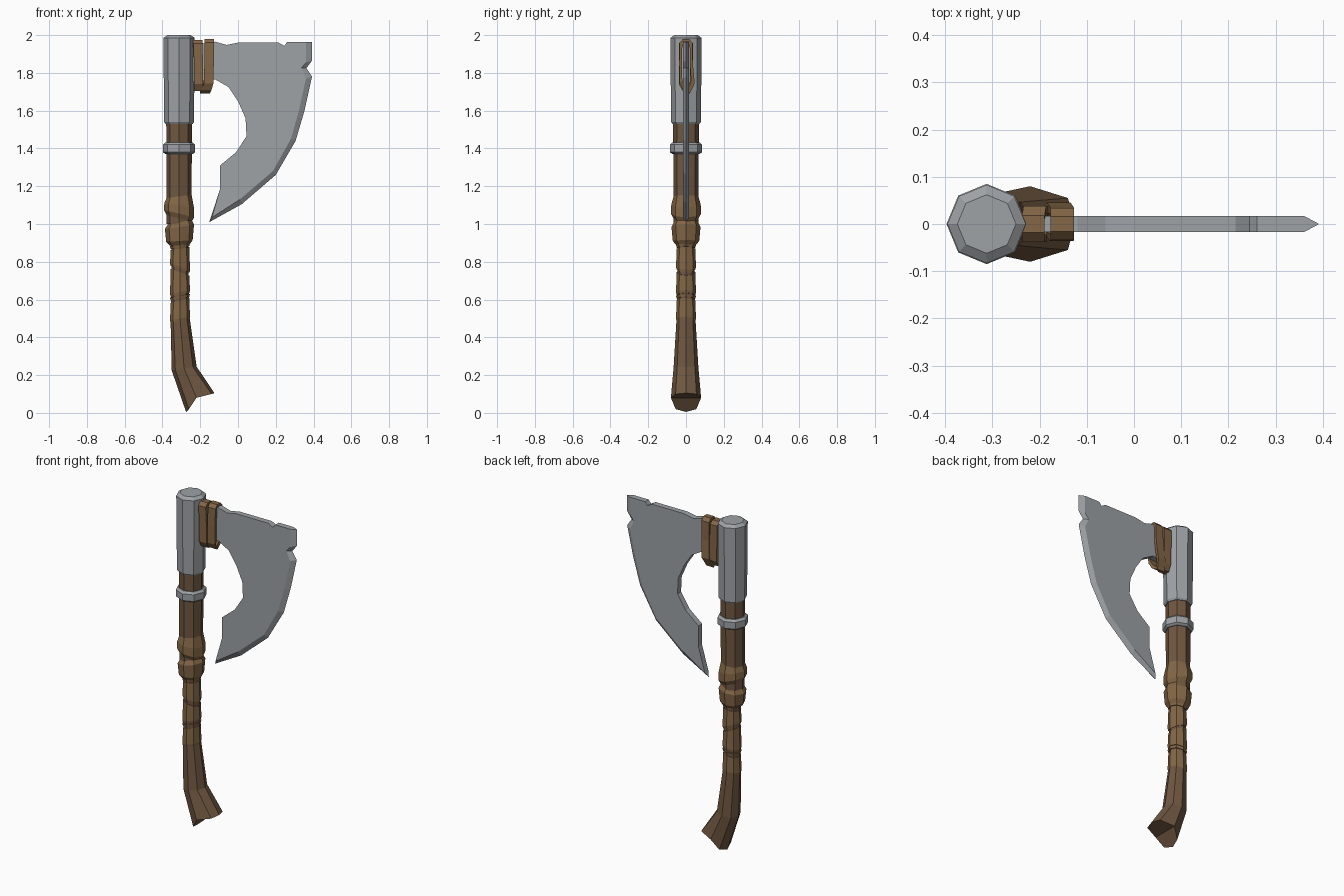
import bpy, bmesh
from math import cos, sin, pi

if "Cube" in bpy.data.objects:
    bpy.data.objects.remove(bpy.data.objects["Cube"])

AX = -0.312  # shaft axis


def material(name, rgb):
    m = bpy.data.materials.new(name)
    m.diffuse_color = (*rgb, 1)
    m.use_nodes = True
    m.node_tree.nodes["Principled BSDF"].inputs["Base Color"].default_value = m.diffuse_color
    return m


WOOD = material("wood", (0.16, 0.095, 0.052))
LEATHER = material("leather", (0.23, 0.135, 0.062))
METAL = material("steel", (0.34, 0.36, 0.38))


def finish(bm, name, mat):
    bmesh.ops.recalc_face_normals(bm, faces=bm.faces)
    me = bpy.data.meshes.new(name)
    bm.to_mesh(me)
    bm.free()
    me.materials.append(mat)
    ob = bpy.data.objects.new(name, me)
    bpy.context.collection.objects.link(ob)
    return ob


def bridge(bm, a, b):
    n = len(a)
    for i in range(n):
        bm.faces.new((a[i], a[(i + 1) % n], b[(i + 1) % n], b[i]))


def octagon(cx, z, rx, ry, tilt=0.0):
    return [(cx + rx * cos(i * pi / 4), ry * sin(i * pi / 4), z + tilt * cos(i * pi / 4))
            for i in range(8)]


def loft(name, rings, mat, cap_start=True):
    bm = bmesh.new()
    vs = [[bm.verts.new(p) for p in r] for r in rings]
    for a, b in zip(vs, vs[1:]):
        bridge(bm, a, b)
    bm.faces.new(vs[-1])
    if cap_start:
        bm.faces.new(vs[0])
    else:  # folded cap, creased across vertices 2 and 6
        f = vs[0]
        bm.faces.new((f[6], f[7], f[0], f[1], f[2]))
        bm.faces.new((f[2], f[3], f[4], f[5], f[6]))
    return finish(bm, name, mat)


def turned(name, profile, mat, cx=AX):
    """Profile rows: z, radius, tilt."""
    return loft(name, [octagon(cx, z, r, r, t) for z, r, t in profile], mat)


# Metal socket and collar
turned("head_socket", [(1.53, .072, 0), (1.54, .079, 0), (1.985, .083, 0), (2.0, .062, 0)], METAL)
turned("collar", [(1.37, .072, 0), (1.38, .085, 0), (1.42, .085, 0), (1.432, .072, 0)], METAL)

# Wooden shaft
turned("upper_shaft", [(1.0, .066, 0), (1.56, .068, 0)], WOOD)
turned("grip_core", [(.46, .047, 0), (1.05, .045, 0)], WOOD, -.307)

# Flared, bent handle end with a folded underside
half = [(-.125, 0, .105), (-.14, .055, .1), (-.22, .08, .08), (-.26, .055, .02), (-.275, 0, .005)]
foot = half + [(x, -y, z) for x, y, z in half[3:0:-1]]
loft("handle_end", [foot, octagon(-.285, .235, .066, .066, .01),
                    octagon(-.307, .50, .05, .05, .01)], WOOD, cap_start=False)

# Two thick leather wraps
turned("upper_wrap", [(1.0, .05, -.015), (1.055, .08, -.02), (1.1, .078, -.01), (1.155, .064, .012)], LEATHER)
turned("lower_wrap", [(.885, .05, 0), (.91, .07, .005), (.985, .077, .012), (1.035, .05, .018)], LEATHER, -.31)

# Thin overlapping grip wraps
for i, (z0, t0, z1, t1) in enumerate([(.76, -.018, .87, .008), (.625, .01, .745, -.018),
                                      (.605, .01, .62, .01), (.485, .01, .595, .012),
                                      (.875, .008, .895, .005)]):
    turned(f"grip_wrap_{i + 1}", [(z0, .05, t0), (z0 + .015, .053, t0), (z1, .049, t1)], LEATHER, -.307)

# Blade: body outline, then cutting edge as (outer x, z, inner x, z)
T = 0.017
body = [(-.14, 1.03), (-.095, 1.185), (-.095, 1.31), (-.01, 1.38), (.045, 1.465), (.04, 1.56),
        (0, 1.65), (-.05, 1.725), (-.12, 1.765), (-.26, 1.75), (-.26, 1.945), (-.12, 1.965),
        (-.06, 1.948), (0, 1.96), (.215, 1.96), (.245, 1.943), (.26, 1.963)][1:]
edge = [(.392, 1.963, .36, 1.963), (.392, 1.865, .36, 1.855), (.362, 1.825, .335, 1.825),
        (.392, 1.78, .36, 1.77), (.352, 1.60, .32, 1.59), (.305, 1.44, .28, 1.45),
        (.2, 1.26, .185, 1.28), (.02, 1.105, .01, 1.13), (-.152, 1.01, -.138, 1.035)]
bm = bmesh.new()
inner = body + [(e[2], e[3]) for e in edge]
front = [bm.verts.new((x, -T, z)) for x, z in inner]
back = [bm.verts.new((x, T, z)) for x, z in inner]
mid = [None] * len(body) + [bm.verts.new((e[0], 0, e[1])) for e in edge]
n = len(inner)
bm.faces.new(front)
bm.faces.new(back[::-1])
for i in range(n):
    j = (i + 1) % n
    if mid[i] and mid[j]:
        bm.faces.new((front[i], front[j], mid[j], mid[i]))
        bm.faces.new((mid[i], mid[j], back[j], back[i]))
    else:
        f = [front[i], front[j]] + ([mid[j]] if mid[j] else []) + [back[j], back[i]]
        bm.faces.new(f + ([mid[i]] if mid[i] else []))
finish(bm, "axe_blade", METAL)


# Leather bindings looped around the blade neck
def strap(name, path, width, inset):
    """Path rows: y, z, x of the strap centre; inset shrinks the inner loop."""
    bm = bmesh.new()
    cz = sum(p[1] for p in path) / len(path)
    h = max(abs(p[1] - cz) for p in path)
    rings = []
    for s, k in ((-1, 0), (1, 0), (1, 1), (-1, 1)):
        rings.append([bm.verts.new((x + s * width / 2,
                                    y * (1 - k * .42),
                                    cz + (z - cz) * (1 - k * inset / h)))
                      for y, z, x in path])
    for a, b in zip(rings, rings[1:] + rings[:1]):
        bridge(bm, a, b)
    return finish(bm, name, LEATHER)


strap("inner_binding", [(-.038, 1.955, -.213), (-.038, 1.84, -.208), (-.038, 1.74, -.208),
                        (-.018, 1.705, -.21), (.018, 1.705, -.208), (.038, 1.74, -.205),
                        (.038, 1.84, -.208), (.038, 1.955, -.21), (.018, 1.975, -.213),
                        (-.018, 1.975, -.213)], .048, .022)
strap("outer_binding", [(-.034, 1.96, -.152), (-.036, 1.85, -.153), (-.034, 1.745, -.155),
                        (-.016, 1.71, -.165), (.02, 1.69, -.175), (.046, 1.745, -.16),
                        (.036, 1.85, -.153), (.034, 1.96, -.152), (.016, 1.98, -.152),
                        (-.016, 1.98, -.152)], .05, .022)
